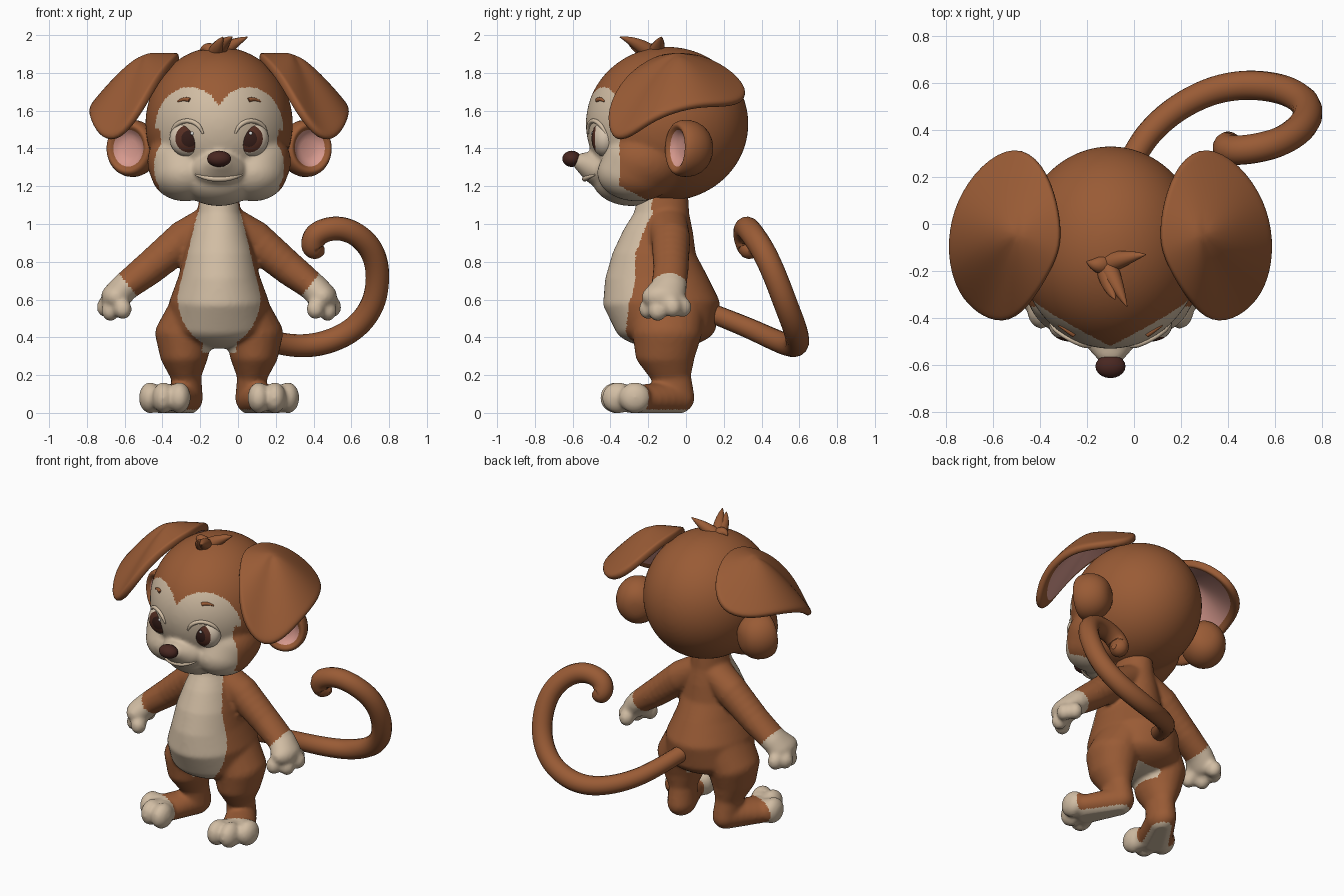
import bpy, bmesh, math
from mathutils import Vector, Matrix
from mathutils.bvhtree import BVHTree

if "Cube" in bpy.data.objects:
    bpy.data.objects.remove(bpy.data.objects["Cube"])

MID = -0.1  # x of the body's plane of symmetry
SIDES = (("left", 1), ("right", -1))


def material(name, *rgb):
    m = bpy.data.materials.new(name)
    m.use_nodes = True
    m.diffuse_color = (*rgb, 1)
    bsdf = m.node_tree.nodes["Principled BSDF"]
    bsdf.inputs["Base Color"].default_value = (*rgb, 1)
    bsdf.inputs["Roughness"].default_value = 0.8
    return m


FUR = material("brown fur", .32, .105, .036)
CREAM = material("cream fur", .64, .51, .37)
PINK = material("ear pink", .68, .32, .27)
DARK = material("nose brown", .065, .02, .015)
IRIS = material("iris brown", .09, .027, .016)
PUPIL = material("pupil dark", .035, .012, .009)
EYE = material("eye white", .68, .56, .43)
WHITE = material("eye glint", .9, .9, .88)


def unit_sphere(detail):
    bm = bmesh.new()
    bmesh.ops.create_icosphere(bm, subdivisions=detail, radius=1)
    bm.verts.index_update()
    data = [v.co.copy() for v in bm.verts], [[v.index for v in f.verts] for f in bm.faces]
    bm.free()
    return data


SPHERES = {detail: unit_sphere(detail) for detail in (3, 4, 5)}


def add_object(name, data, *mats):
    ob = bpy.data.objects.new(name, data)
    bpy.context.collection.objects.link(ob)
    for m in mats:
        data.materials.append(m)
    return ob


def from_bmesh(name, bm, *mats):
    me = bpy.data.meshes.new(name)
    bm.to_mesh(me)
    bm.free()
    return add_object(name, me, *mats)


def from_shape(name, shape, *mats):
    me = bpy.data.meshes.new(name)
    me.from_pydata(shape[0], [], shape[1])
    return add_object(name, me, *mats)


def bake(ob):
    """Apply modifiers or convert a curve, giving a smooth mesh object."""
    dg = bpy.context.evaluated_depsgraph_get()
    me = bpy.data.meshes.new_from_object(ob.evaluated_get(dg))
    name = ob.name
    bpy.data.objects.remove(ob)
    me.shade_smooth()
    return add_object(name, me)


def blob(shape, x, y, z, rx, ry, rz, detail=3):
    verts, faces = shape
    points, tris = SPHERES[detail]
    base = len(verts)
    verts += [(x + MID + p.x * rx, y + p.y * ry, z + p.z * rz) for p in points]
    faces += [[base + i for i in tri] for tri in tris]


def chain(shape, stations, side=1, steps=5, detail=3):
    """Run of ellipsoids blended between stations of centre and radii."""
    for a, b in zip(stations, stations[1:]):
        a, b = Vector(a), Vector(b)
        for i in range(steps):
            x, *rest = a.lerp(b, i / steps)
            blob(shape, x * side, *rest, detail)
    x, *rest = stations[-1]
    blob(shape, x * side, *rest, detail)


def fuse(name, shape, rule, smooth):
    ob = from_shape(name, shape, FUR, CREAM)
    remesh = ob.modifiers.new("fuse", "REMESH")
    remesh.mode = "VOXEL"
    remesh.voxel_size = .012
    relax = ob.modifiers.new("relax", "SMOOTH")
    relax.factor, relax.iterations = .5, smooth
    ob = bake(ob)
    for v in ob.data.vertices:
        v.co.z = max(v.co.z, 0)
    for p in ob.data.polygons:
        c = p.center
        p.material_index = int(rule(abs(c.x - MID), c.y, c.z))
    return ob


def tube(name, points, depth, mat, radii):
    cu = bpy.data.curves.new(name, "CURVE")
    cu.dimensions = "3D"
    cu.bevel_depth, cu.bevel_resolution = depth, 5
    cu.use_fill_caps = True
    sp = cu.splines.new("NURBS")
    sp.points.add(len(points) - 1)
    for pt, co, radius in zip(sp.points, points, radii):
        pt.co = (*co, 1)
        pt.radius = radius
    sp.order_u, sp.use_endpoint_u, sp.resolution_u = 3, True, 8
    return bake(add_object(name, cu, mat))


def ball(name, mat, *centre_and_radii):
    shape = [], []
    blob(shape, *centre_and_radii)
    from_shape(name, shape, mat).data.shade_smooth()


# Body with arms, hands, legs and feet
def body_rule(dx, y, z):
    hand = dx > .4 and z > .45 and .75 * dx - .6 * z > -.045
    foot = z < .2 and (z < .018 or .4 * (dx - .2) - .9 * y > .255)
    crotch = dx < .09 and .32 < z < .4 and y < .03
    if z < .62:
        width = .22 * math.sqrt(max(0, 1 - ((.62 - z) / .27) ** 2))
    else:
        width = .22 - .24 * (z - .62)
    return hand or foot or crotch or (y < -.18 and dx < width and z > .33)


body = [], []
chain(body, [(0, -.12, 1.17, .1, .13, .08), (0, -.13, 1.04, .12, .15, .08),
             (0, -.15, .94, .155, .19, .1), (0, -.17, .82, .19, .225, .12),
             (0, -.155, .7, .22, .275, .12), (0, -.13, .58, .265, .31, .12),
             (0, -.11, .46, .27, .27, .12)], detail=4)
for _, s in SIDES:
    chain(body, [(.07, -.1, 1, .09, .11, .09), (.19, -.08, .915, .1, .105, .105),
                 (.37, -.08, .765, .09, .095, .09), (.5, -.09, .665, .078, .095, .075),
                 (.545, -.12, .615, .08, .115, .075)], s)
    for x, y, z in ((.6, -.07, .56), (.575, -.15, .54), (.51, -.2, .55), (.56, -.02, .56)):
        chain(body, [(.55, -.11, .63, .055, .055, .055), (x, y, z, .048, .05, .055)], s, 3)
    chain(body, [(.13, -.1, .54, .14, .2, .13), (.185, -.1, .42, .155, .185, .12),
                 (.185, -.11, .31, .13, .16, .1), (.175, -.08, .2, .08, .107, .08),
                 (.17, -.06, .08, .085, .107, .09), (.27, -.24, .07, .11, .12, .08)], s)
    for x, y in ((.365, -.27), (.295, -.36), (.21, -.37)):
        chain(body, [(.26, -.22, .07, .06, .06, .06), (x, y, .08, .06, .086, .083)], s, 3)
fuse("body", body, body_rule, 8)


# Head with cheeks and muzzle
def face_rule(dx, y, z):
    if z > 1.5:
        return y < -.3 and ((dx - .155) / .185) ** 2 + ((z - 1.5) / .225) ** 2 < 1
    return y < -.35 + max(0, 1.2 - z) * 2


skull = [], []
blob(skull, 0, -.1, 1.53, .39, .43, .408, 5)
blob(skull, 0, -.29, 1.245, .21, .21, .15, 4)
chain(skull, [(0, -.42, 1.29, .15, .14, .1), (0, -.53, 1.325, .075, .07, .055)])
for _, s in SIDES:
    chain(skull, [(.19, -.22, 1.33, .19, .22, .18), (.18, -.26, 1.27, .18, .21, .15)], s, 3, 4)
head = fuse("head", skull, face_rule, 10)
tree = BVHTree.FromPolygons([v.co for v in head.data.vertices],
                            [p.vertices for p in head.data.polygons])


def on_face(dx, z, lift=0):
    hit = tree.ray_cast(Vector((dx + MID, -2, z)), Vector((0, 1, 0)))[0]
    return hit - Vector((0, lift, 0))


ball("nose", DARK, 0, -.605, 1.345, .064, .05, .043)
lip = [on_face(.025 * i, 1.238 + .0009 * i * i) for i in range(-5, 6)]
tube("lower_lip", lip, .014, CREAM, [.3, .6, .8] + [1] * 5 + [.8, .6, .3])

for label, s in SIDES:
    # Eye with iris and pupil rings around the gaze axis
    bm = bmesh.new()
    bmesh.ops.create_uvsphere(bm, u_segments=32, v_segments=40, radius=1)
    for f in bm.faces:
        c = f.calc_center_median()
        r = c.xy.length
        if c.z > 0:
            f.material_index = 2 if r < .42 else 1 if r < .74 else 0
    eye = from_bmesh(label + "_eye", bm, EYE, IRIS, PUPIL)
    eye.data.shade_smooth()
    turn = Matrix.Rotation(math.radians(90), 4, "X") @ Matrix.Rotation(-.12 * s, 4, "Y")
    front = on_face(.168 * s, 1.45).y
    eye.data.transform(Matrix.Translation((.168 * s + MID, front + .048, 1.452))
                       @ Matrix.Diagonal((.094, .07, .096, 1)) @ turn)
    ball(label + "_eye_glint", WHITE, .155 * s + .012, front - .019, 1.48, .009, .006, .009)
    lid = []
    for i in range(9):
        a = math.pi * (.08 + .84 * i / 8)
        lid.append(on_face((.17 + .088 * math.cos(a)) * s, 1.455 + .092 * math.sin(a), .004))
    tube(label + "_eyelid", lid, .012, CREAM, [.4, .8, 1, 1, 1, 1, 1, .8, .4])
    brow = [on_face(x * s, z) for x, z in ((.155, 1.655), (.18, 1.668), (.22, 1.648))]
    tube(label + "_brow", brow, .013, FUR, [.9, 1, .3])

    # Round side ear: a cup turned around its axis, pink inside
    profile = [(0, .015), (.07, .02), (.1, .05), (.118, .068), (.14, .06), (.155, .02),
               (.15, -.05), (.11, -.11), (.06, -.135), (0, -.14)]
    bm = bmesh.new()
    verts = [bm.verts.new((r, 0, h)) for r, h in profile]
    edges = [bm.edges.new(pair) for pair in zip(verts, verts[1:])]
    bmesh.ops.spin(bm, geom=verts + edges, cent=(0, 0, 0), axis=(0, 0, 1),
                   angle=math.tau, steps=32, use_duplicate=False)
    bmesh.ops.remove_doubles(bm, verts=bm.verts, dist=.0005)
    bmesh.ops.recalc_face_normals(bm, faces=bm.faces)
    for f in bm.faces:
        c = f.calc_center_median()
        f.material_index = int(c.z > 0 and c.xy.length < .1)
    ear = from_bmesh(label + "_round_ear", bm, FUR, PINK)
    aim = Vector((.46 * s, -.88, .03)).to_track_quat("Z", "Y").to_matrix().to_4x4()
    ear.data.transform(Matrix.Translation((.458 * s + MID, 0, 1.4)) @ aim
                       @ Matrix.Diagonal((.92, 1, 1, 1)))
    ear.modifiers.new("round", "SUBSURF").levels = 1
    bake(ear)

    # Floppy ear: a domed sheet draped from a rim outline
    rim = [(.205, -.07, 1.91), (.24, -.18, 1.89), (.34, -.34, 1.78), (.44, -.435, 1.6),
           (.55, -.41, 1.45), (.64, -.33, 1.465), (.69, -.215, 1.55), (.705, -.07, 1.61),
           (.67, .1, 1.645), (.56, .265, 1.64), (.41, .35, 1.685), (.295, .275, 1.8),
           (.225, .1, 1.9)]
    centre = Vector((.39, -.045, 1.905))
    bm = bmesh.new()
    rings = []
    for t in (.25, .5, .75, .9, 1):
        ring = []
        for p in rim:
            d = Vector(p) - centre
            x, y, z = centre + Vector((d.x * t, d.y * t, d.z * t ** 1.35))
            ring.append(bm.verts.new((x * s + MID, y, z)))
        rings.append(ring)
    hub = bm.verts.new((centre.x * s + MID, centre.y, centre.z))
    for i in range(len(rim)):
        j = (i + 1) % len(rim)
        bm.faces.new((hub, rings[0][i], rings[0][j]))
        for a, b in zip(rings, rings[1:]):
            f = bm.faces.new((a[i], b[i], b[j], a[j]))
            if b is rings[-1]:
                f.material_index = 2
    bm.normal_update()
    if sum(f.normal.z for f in bm.faces) < 0:
        bmesh.ops.reverse_faces(bm, faces=bm.faces)
    flap = from_bmesh(label + "_floppy_ear", bm, FUR, PINK, FUR, FUR)
    thick = flap.modifiers.new("thick", "SOLIDIFY")
    thick.thickness, thick.offset, thick.material_offset = .05, -1, 1
    flap.modifiers.new("round", "SUBSURF").levels = 2
    bake(flap)

# Curled tail
tail = [(-.1, .08, .55), (0, .31, .46), (.13, .46, .39), (.3, .56, .35), (.46, .595, .365),
        (.62, .58, .44), (.72, .53, .57), (.745, .47, .73), (.715, .41, .86),
        (.63, .35, .95), (.52, .32, .985), (.41, .31, .95), (.39, .33, .88), (.43, .345, .86),
        (.455, .35, .86)]
tube("tail", tail, .063, FUR, [.8, .85, .9, .95] + [1] * 9 + [.85, .3])

# Hair tuft
for i, (mid, tip) in enumerate([((-.08, -.25, 1.96), (-.03, -.35, 1.99)),
                                ((-.11, -.27, 1.94), (-.08, -.32, 1.99)),
                                ((-.04, -.14, 1.95), (.05, -.13, 1.99)),
                                ((-.16, -.18, 1.95), (-.2, -.16, 1.92))]):
    tube(f"hair_tuft_{i + 1}", [(-.12, -.17, 1.89), mid, tip], .045, FUR, [1, .9, .05])
